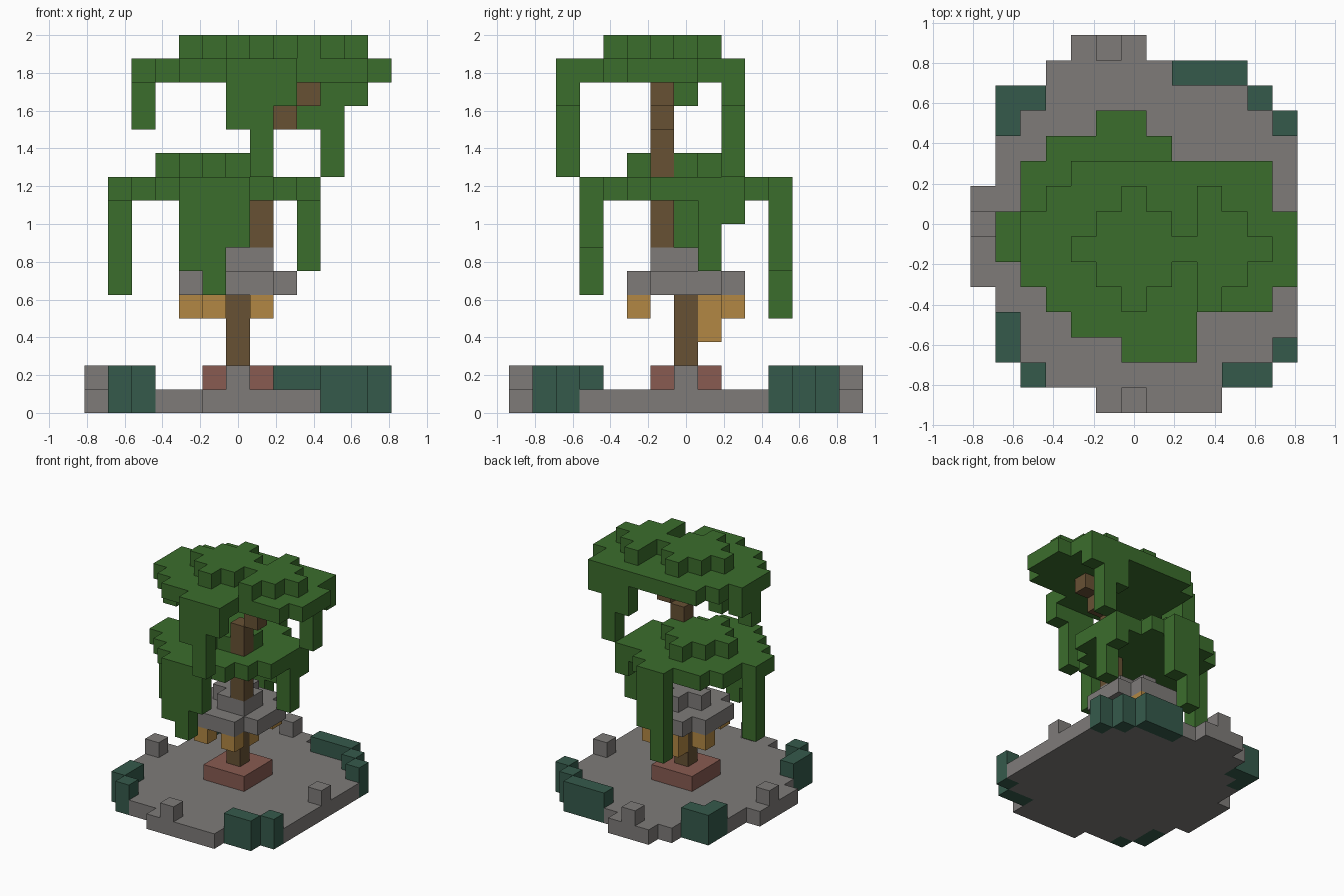
import bpy
import bmesh
from mathutils import Vector

if "Cube" in bpy.data.objects:
    bpy.data.objects.remove(bpy.data.objects["Cube"], do_unlink=True)

S = 0.125  # edge of one block


def material(name, hexcode):
    def lin(c):
        return c / 12.92 if c <= 0.04045 else ((c + 0.055) / 1.055) ** 2.4
    rgb = [lin(int(hexcode[i:i + 2], 16) / 255) for i in (0, 2, 4)] + [1.0]
    m = bpy.data.materials.new(name)
    m.use_nodes = True
    m.diffuse_color = rgb
    m.node_tree.nodes["Principled BSDF"].inputs["Base Color"].default_value = rgb
    return m


LEAF = material("leaf green", "3b6d2c")
STONE = material("stone grey", "7e7b79")
SHRUB = material("dark teal", "355a4b")
CLAY = material("clay red", "885b51")
WOOD = material("bark brown", "675134")
AMBER = material("amber", "b28743")


def layer(rows, k, mark="#", left=-6):
    """Cells of one layer, drawn as a map with the back row first."""
    half = len(rows) // 2
    return {(left + i, half - r, k) for r, row in enumerate(rows)
            for i, c in enumerate(row) if c == mark}


def column(x, y, low, high):
    return {(x, y, k) for k in range(low, high + 1)}


def columns(specs, high):
    return set().union(*(column(x, y, low, high) for x, y, low in specs))


def diamond(x, y, k, r=2):
    return {(x + i, y + j, k) for i in range(-r, r + 1)
            for j in range(-r, r + 1) if abs(i) + abs(j) <= r}


def build(name, cells, mat):
    """Outer skin of a set of blocks, with flat regions merged."""
    bm = bmesh.new()
    for c in cells:
        centre = Vector((c[0], c[1], c[2] + 0.5))
        for axis in range(3):
            for sign in (-1, 1):
                n = [0, 0, 0]
                n[axis] = sign
                if tuple(a + b for a, b in zip(c, n)) in cells:
                    continue
                n = Vector(n)
                u = Vector((n.y, n.z, n.x)) / 2
                v = n.cross(u)
                mid = centre + n / 2
                bm.faces.new([bm.verts.new((mid + p) * S)
                              for p in (u + v, v - u, -u - v, u - v)])
    bmesh.ops.remove_doubles(bm, verts=bm.verts[:], dist=0.001)
    bmesh.ops.dissolve_limit(bm, angle_limit=0.01, verts=bm.verts[:], edges=bm.edges[:])
    me = bpy.data.meshes.new(name)
    bm.to_mesh(me)
    bm.free()
    me.materials.append(mat)
    ob = bpy.data.objects.new(name, me)
    bpy.context.collection.objects.link(ob)
    return ob


# Ground slab (#) ringed with shrubs (T)
GROUND = [
    "....###......",
    "...#####TTT..",
    ".TT########T.",
    ".T##########T",
    ".############",
    ".############",
    "#############",
    "#############",
    "#############",
    "#############",
    ".############",
    ".T###########",
    ".T##########T",
    "..T#######TT.",
    ".....#####...",
]
pebbles = {(-1, 7, 1), (0, -7, 1), (-6, 0, 1), (6, 0, 1)}
build("ground_slab", layer(GROUND, 0) | pebbles, STONE)
build("shrubs", layer(GROUND, 0, "T") | layer(GROUND, 1, "T"), SHRUB)

# Clay plinth and trunk
build("plinth", layer(["###"] * 3, 1, left=-1), CLAY)
build("lower_trunk", column(0, 0, 2, 4), WOOD)
build("upper_trunk", column(1, -1, 7, 11) | {(2, -1, 12), (3, -1, 13)}, WOOD)

# Stone shelf with amber drops underneath
SHELF = [".###.", "#####", "#####", "#####", ".###."]
build("stone_shelf", layer(SHELF, 5, left=-2) | diamond(0, 0, 6, 1) | {(1, -1, 6)}, STONE)
build("amber_drops", columns([(-1, -2, 4), (1, -2, 4), (1, 2, 4), (-2, 1, 4), (0, 1, 3)], 4), AMBER)

# Lower crown with hanging vines
LOWER = [
    "....##...",
    "..#####..",
    ".########",
    ".########",
    "#########",
    "#########",
    ".#######.",
    "..#####..",
    "...###...",
]
lower_vines = [(-5, 0, 5), (-2, -4, 6), (-1, -4, 5), (0, -4, 7),
               (-1, 4, 4), (0, 4, 6), (3, 1, 6), (3, 2, 8)]
build("lower_crown", layer(LOWER, 9, left=-5) | diamond(-1, 0, 10)
      | columns(lower_vines, 8), LEAF)

# Upper crown with hanging vines
UPPER = [
    "...........",
    "...........",
    "...........",
    "..########.",
    ".#########.",
    "###########",
    "###########",
    "###########",
    ".#########.",
    "..#####....",
    "....###....",
]
upper_vines = [(-4, -1, 12), (-4, 0, 13), (0, -5, 12), (1, -5, 10), (2, -5, 13),
               (3, 2, 12), (4, 2, 10), (5, 2, 13)]
side_tuft = {c for c in diamond(3, -1, 15) if c[0] > 2}
build("upper_crown", layer(UPPER, 14, left=-4) | diamond(0, -1, 15) | side_tuft
      | columns(upper_vines, 13), LEAF)
